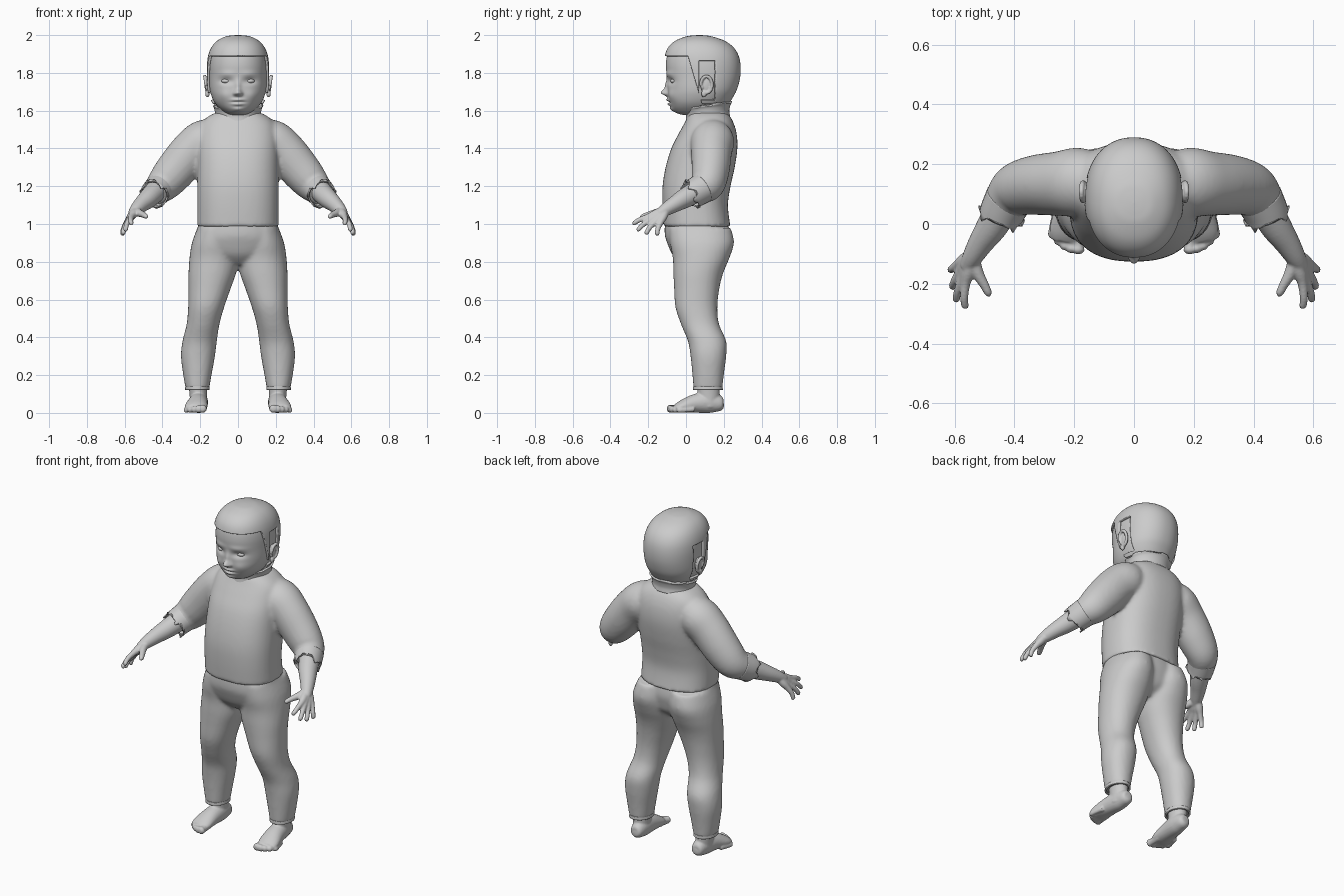
import bpy, bmesh, math, random
from mathutils import Vector, Matrix

if "Cube" in bpy.data.objects:
    bpy.data.objects.remove(bpy.data.objects["Cube"])

random.seed(4)


def spline(rows, t):
    """Catmull-Rom sample of a table of rows."""
    i = min(int(t), len(rows) - 2)
    u = t - i
    p0, p1, p2, p3 = (rows[max(0, min(len(rows) - 1, i + k))] for k in (-1, 0, 1, 2))
    return [0.5 * (2 * b + (c - a) * u + (2 * a - 5 * b + 4 * c - d) * u * u
                   + (3 * b - a - 3 * c + d) * u ** 3) for a, b, c, d in zip(p0, p1, p2, p3)]


def loft(bm, rows, n=32, steps=5, power=2.0, upright=True, s=1, cap=True):
    """Skin (x, y, z, radius_a, radius_b) rows; level rings, or rings square to the path."""
    count = (len(rows) - 1) * steps
    pts = [spline(rows, k / steps) for k in range(count + 1)]
    rings = []
    for k, (x, y, z, ra, rb) in enumerate(pts):
        a, b = Vector((1, 0, 0)), Vector((0, 1, 0))
        if not upright:
            t = Vector(pts[min(k + 1, count)][:3]) - Vector(pts[max(k - 1, 0)][:3])
            a = t.cross(Vector((0, 0, 1))).normalized()
            b = a.cross(t).normalized()
        ring = []
        for j in range(n):
            c, d = math.cos(2 * math.pi * j / n), math.sin(2 * math.pi * j / n)
            c = math.copysign(abs(c) ** (2 / power), c)
            d = math.copysign(abs(d) ** (2 / power), d)
            p = Vector((x, y, z)) + a * c * max(ra, .001) + b * d * max(rb, .001)
            ring.append(bm.verts.new((p.x * s, p.y, p.z)))
        rings.append(ring)
    for r0, r1 in zip(rings, rings[1:]):
        for j in range(n):
            bm.faces.new((r0[j], r0[(j + 1) % n], r1[(j + 1) % n], r1[j]))
    if cap:
        bm.faces.new(rings[0])
        bm.faces.new(rings[-1])
    bmesh.ops.recalc_face_normals(bm, faces=bm.faces)
    return rings


def finish(name, bm, voxel=0, smooth=4, mirror=False, thick=0):
    me = bpy.data.meshes.new(name)
    bm.to_mesh(me)
    bm.free()
    me.polygons.foreach_set("use_smooth", [True] * len(me.polygons))
    ob = bpy.data.objects.new(name, me)
    bpy.context.collection.objects.link(ob)
    if voxel:
        m = ob.modifiers.new("fuse", 'REMESH')
        m.mode, m.voxel_size, m.use_smooth_shade = 'VOXEL', voxel, True
        m = ob.modifiers.new("soften", 'SMOOTH')
        m.factor, m.iterations = 0.5, smooth
    if thick:
        m = ob.modifiers.new("thickness", 'SOLIDIFY')
        m.thickness, m.offset = thick, -1
    if mirror:
        ob.modifiers.new("mirror", 'MIRROR')
    return ob


def level(z, front, back, w):
    return (0, (front + back) / 2, z, w, (back - front) / 2)


def leg_row(z, inner, outer, front, back):
    return ((inner + outer) / 2, (front + back) / 2, z, (outer - inner) / 2, (back - front) / 2)


# shirt: torso fused with both sleeves
bm = bmesh.new()
loft(bm, [level(*r) for r in (
    (.985, -.118, .235, .216), (1.1, -.125, .222, .215), (1.2, -.124, .236, .216),
    (1.3, -.108, .258, .216), (1.4, -.078, .272, .216), (1.48, -.038, .268, .21),
    (1.54, -.005, .25, .19), (1.58, .015, .225, .14), (1.592, .03, .2, .1))], 48, power=2.4)
for s in (1, -1):
    loft(bm, [(.10, .14, 1.47, .09, .09), (.18, .14, 1.44, .115, .112), (.25, .135, 1.38, .108, .112),
              (.33, .13, 1.285, .1, .107), (.39, .115, 1.215, .09, .095), (.425, .075, 1.182, .078, .078),
              (.44, .05, 1.17, .07, .07)], upright=False, s=s)
finish("shirt", bm, .011, 5)

# ragged sleeve cuffs
bm = bmesh.new()
rings = loft(bm, [(.418, .085, 1.188, .08, .08), (.436, .05, 1.168, .076, .078),
                  (.446, .025, 1.155, .074, .076)], 28, upright=False, cap=False)
for j, v in enumerate(rings[-1]):
    v.co += Vector((.25, -.8, -.45)) * random.choice((-.012, 0, .02))
finish("sleeve_cuffs", bm, mirror=True, thick=.008)

# trousers: hips fused with both legs
bm = bmesh.new()
loft(bm, [level(*r) for r in (
    (.785, -.02, .14, .06), (.835, -.07, .2, .19), (.9, -.1, .222, .232),
    (.95, -.113, .228, .222), (1.03, -.11, .215, .2))], 48, power=2.2)
for s in (1, -1):
    loft(bm, [leg_row(*r) for r in (
        (.125, .153, .277, .04, .192), (.2, .14, .29, .034, .2), (.3, .122, .302, .024, .213),
        (.38, .112, .294, .01, .213), (.47, .098, .272, -.027, .175), (.56, .073, .264, -.056, .166),
        (.66, .038, .262, -.063, .177), (.74, .01, .262, -.067, .197), (.82, -.002, .257, -.07, .23),
        (.9, 0, .244, -.085, .254), (.98, .005, .215, -.09, .238))], s=s, power=2.15)
finish("trousers", bm, .011, 5)

# trouser leg hems
bm = bmesh.new()
loft(bm, [leg_row(.122, .15, .28, .037, .195), leg_row(.14, .151, .279, .038, .194)], 32, cap=False)
finish("trouser_hems", bm, mirror=True, thick=.01)

# bare feet with toes
bm = bmesh.new()
loft(bm, [(.208, .12, .03, .045, .05), (.21, .12, .09, .046, .058), (.213, .118, .16, .05, .06)], 24)
loft(bm, [(.204, .2, .045, .01, .01), (.204, .188, .046, .034, .036), (.206, .13, .056, .047, .056),
          (.213, .05, .05, .053, .05), (.222, -.02, .034, .06, .034), (.226, -.055, .024, .052, .02)],
     24, upright=False)
for i in range(5):
    x, y, r = .187 + .0215 * i, -.08 + .0032 * i * i, .022 - .0018 * i
    loft(bm, [(.19 + .017 * i, y + .07, r + .005, r, r), (x, y + .01, r, r * .85, r * .9),
              (x, y - .008, r, r, r), (x, y - .02, r, r * .5, r * .5)], 14, upright=False)
finish("feet", bm, .0055, 2, mirror=True)

# forearms, palms and fingers
bm = bmesh.new()
loft(bm, [(.415, .1, 1.195, .06, .06), (.47, 0, 1.14, .053, .053), (.51, -.06, 1.105, .043, .043),
          (.54, -.11, 1.075, .034, .034), (.56, -.145, 1.052, .024, .024)], 24, upright=False)
tips = [(.565, -.283, 1.0), (.597, -.26, .965), (.61, -.215, .946), (.615, -.155, .94)]
wrist, spread = Vector((.538, -.105, 1.078)), Vector((.33, .87, -.4))
for i, tip in enumerate(tips):
    knuckle = Vector((.575, -.165, 1.025)) + spread * (-.036 + .024 * i)
    tip = Vector(tip)
    mid = knuckle.lerp(tip, .55) + Vector((.004, -.003, .004))
    loft(bm, [(*wrist, .024, .024), (*wrist.lerp(knuckle, .6), .024, .022), (*knuckle, .017, .017),
              (*mid, .0135, .0135), (*knuckle.lerp(tip, .92), .012, .012), (*tip, .005, .005)],
         14, upright=False)
loft(bm, [(.54, -.115, 1.07, .024, .024), (.522, -.165, 1.058, .02, .02), (.5, -.205, 1.048, .0155, .0155),
          (.488, -.23, 1.04, .013, .013), (.484, -.243, 1.036, .005, .005)], 14, upright=False)
finish("forearms_and_hands", bm, .0055, 2, mirror=True)

# neck and stand-up collar
bm = bmesh.new()
loft(bm, [(0, .11, 1.5, .1, .095), (0, .11, 1.6, .1, .095), (0, .1, 1.7, .1, .09)], 32)
finish("neck", bm)
bm = bmesh.new()
rings = loft(bm, [(0, .115, 1.555, .118, .108), (0, .115, 1.585, .112, .104),
                  (0, .115, 1.615, .117, .11), (0, .116, 1.632, .127, .119)], 48, cap=False)
for v in bm.verts:
    v.co.z += .15 * (v.co.y - .115)
for v in rings[-1]:
    v.co.z += random.uniform(-.004, .004)
finish("collar", bm, thick=.01)

# head, with the face pushed out of the front
skull = [level(*r) for r in (
    (1.572, .04, .06, .001), (1.582, -.035, .15, .055), (1.607, -.07, .19, .092),
    (1.64, -.086, .215, .122), (1.68, -.094, .24, .141), (1.72, -.098, .26, .15),
    (1.78, -.101, .275, .153), (1.84, -.106, .277, .153), (1.89, -.1, .266, .146),
    (1.93, -.083, .24, .13), (1.96, -.05, .197, .104), (1.98, .0, .14, .066),
    (1.986, .035, .105, .034), (1.988, .07, .072, .001))]
features = [  # x, z, spread x, spread z, push along y
    (0, 1.695, .017, .018, -.034), (.016, 1.69, .009, .009, -.012), (0, 1.73, .014, .03, -.012),
    (.063, 1.757, .034, .016, .016), (.06, 1.795, .045, .014, -.005), (.075, 1.68, .035, .03, -.008),
    (0, 1.657, .028, .008, -.015), (0, 1.634, .026, .008, -.014), (0, 1.6455, .034, .003, .008),
    (0, 1.606, .03, .014, -.012)]
bm = bmesh.new()
loft(bm, skull, 160, 8, power=2.2)
for v in bm.verts:
    if v.co.y < .04:
        x, z = abs(v.co.x), v.co.z
        v.co.y += sum(p * math.exp(-((x - fx) / sx) ** 2 - ((z - fz) / sz) ** 2)
                      for fx, fz, sx, sz, p in features)
finish("head", bm)

# eyes
bm = bmesh.new()
bmesh.ops.create_uvsphere(bm, u_segments=24, v_segments=14, radius=1,
                          matrix=Matrix.Translation((.063, -.062, 1.757)) @ Matrix.Diagonal((.025, .02, .013, 1)))
finish("eyes", bm, mirror=True)

# hair cap: offset skull trimmed along the hairline and around the ears
bm = bmesh.new()
loft(bm, skull, 120, 6, power=2.2)
bm.normal_update()
for v, n in [(v, v.normal.copy()) for v in bm.verts]:
    v.co += n * .012
for co, no in (((0, 0, 1.89), (0, 0, 1)), ((0, 0, 1.635), (0, 0, 1)), ((0, .01, 1.89), (0, .255, .075)),
               ((0, .068, 0), (0, 1, 0)), ((0, .155, 0), (0, 1, 0)),
               ((0, 0, 1.655), (0, 0, 1)), ((0, 0, 1.865), (0, 0, 1))):
    bmesh.ops.bisect_plane(bm, geom=bm.verts[:] + bm.edges[:] + bm.faces[:], plane_co=co, plane_no=no)


def is_hair(c):
    behind = c.y > .01 + (1.89 - c.z) * .294
    ear_gap = .068 < c.y < .155 and 1.655 < c.z < 1.865 and abs(c.x) > .06
    return c.z > 1.635 and (c.z > 1.89 or behind) and not ear_gap


bald = [f for f in bm.faces if not is_hair(f.calc_center_median())]
bmesh.ops.delete(bm, geom=bald, context='FACES')
finish("hair_cap", bm, thick=.014)

# ears: curled rim around a shallow bowl, with a lobe
bm = bmesh.new()
rim = []
for k in range(13):
    a = math.radians(-110 + 25 * k)
    rim.append((.17 + .006 * math.sin(a), .108 + .03 * math.cos(a), 1.738 + .044 * math.sin(a)))
for p, q in zip(rim, rim[1:]):
    for t in (0, .5):
        c = Vector(p).lerp(Vector(q), t)
        bmesh.ops.create_icosphere(bm, subdivisions=2, radius=.0095, matrix=Matrix.Translation(c))
for loc, size in (((.158, .106, 1.735), (.012, .03, .045)), ((.162, .095, 1.69), (.012, .014, .02)),
                  ((.165, .085, 1.725), (.011, .008, .014))):
    bmesh.ops.create_icosphere(bm, subdivisions=3, radius=1,
                               matrix=Matrix.Translation(loc) @ Matrix.Diagonal((*size, 1)))
finish("ears", bm, .004, 3, mirror=True)
